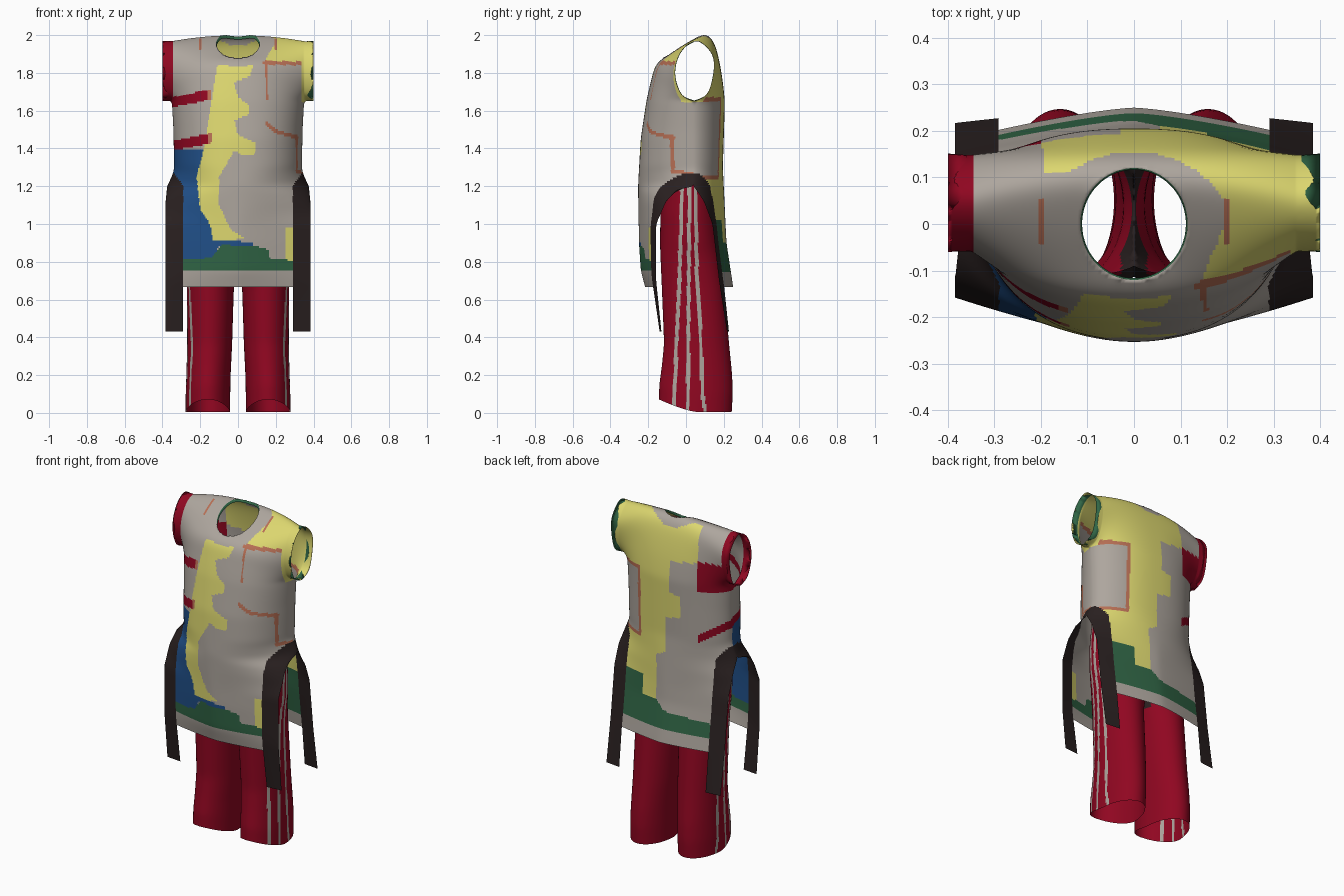
import bpy, bmesh, math
from mathutils import Vector

if "Cube" in bpy.data.objects:
    bpy.data.objects.remove(bpy.data.objects["Cube"])

COLOURS = {
    "warm_grey": (.42, .38, .34), "yellow": (.72, .68, .16), "crimson": (.28, .002, .015),
    "blue": (.015, .08, .25), "green": (.03, .13, .06), "dark_brown": (.023, .015, .015),
    "salmon": (.48, .16, .09),
}
GREY, YELLOW, RED, BLUE, GREEN, DARK, SALMON = range(7)
MATERIALS = []
for name, rgb in COLOURS.items():
    mat = bpy.data.materials.new(name)
    mat.use_nodes = True
    mat.diffuse_color = (*rgb, 1)
    bsdf = mat.node_tree.nodes["Principled BSDF"]
    bsdf.inputs["Base Color"].default_value = (*rgb, 1)
    bsdf.inputs["Roughness"].default_value = .8
    MATERIALS.append(mat)


def table(points, z):
    """Linear lookup in rows (z, value, ...) sorted upwards."""
    if z <= points[0][0]:
        return points[0][1:]
    for a, b in zip(points, points[1:]):
        if z <= b[0]:
            t = (z - a[0]) / (b[0] - a[0])
            return [p + (q - p) * t for p, q in zip(a[1:], b[1:])]
    return points[-1][1:]


def spline(pts, t):
    """Smooth curve through evenly spaced points."""
    n = len(pts) - 1
    i = min(int(t * n), n - 1)
    f = t * n - i
    a, b, c, d = (pts[min(max(k, 0), n)] for k in range(i - 1, i + 3))
    return b + ((c - a) + ((a * 2 - b * 5 + c * 4 - d) + (b * 3 - a - c * 3 + d) * f) * f) * f * .5


def inside(poly, x, z):
    hit = False
    for (ax, az), (bx, bz) in zip(poly, poly[1:] + poly[:1]):
        if (az > z) != (bz > z) and x < ax + (bx - ax) * (z - az) / (bz - az):
            hit = not hit
    return hit


def near(path, x, z, r=.01):
    p = Vector((x, z))
    for a, b in zip(path, path[1:]):
        a, d = Vector(a), Vector(b) - Vector(a)
        t = min(max((p - a).dot(d) / d.length_squared, 0), 1)
        if (p - a - d * t).length < r:
            return True
    return False


def relax(bm, rounds):
    """Soften the cloth while keeping its open edges in place."""
    inner = [v for v in bm.verts if not v.is_boundary]
    for _ in range(rounds):
        bmesh.ops.smooth_vert(bm, verts=inner, factor=.5, use_axis_x=True, use_axis_y=True, use_axis_z=True)


def finish(bm, name):
    mesh = bpy.data.meshes.new(name)
    bm.to_mesh(mesh)
    bm.free()
    for m in MATERIALS:
        mesh.materials.append(m)
    for p in mesh.polygons:
        p.use_smooth = True
    obj = bpy.data.objects.new(name, mesh)
    bpy.context.collection.objects.link(obj)
    return obj


# Tunic shape: half width, centre depth and side edge by height
TAIL, HEM, ARM = .43, .666, 1.65
WIDTH = [(1.1, .385), (1.2, .375), (1.28, .338), (1.5, .342), (ARM, .35)]
MIDDLE = {-1: [(.43, -.16), (.66, -.215), (.75, -.24), (.9, -.25), (1.2, -.254), (1.45, -.24), (ARM, -.21)],
          1: [(.67, .25), (.9, .215), (1.3, .195), (ARM, .206)]}
EDGE = {-1: [(TAIL, -.13), (.7, -.158), (1, -.158), (1.12, -.105), (1.18, -.05), (1.2, .04)],
        1: [(TAIL, .217), (.7, .175), (1, .14), (1.12, .095), (1.18, .055), (1.2, .04)]}
# Yoke sections from front to back, at the middle and at the sleeve
YOKE = [Vector(p) for p in ((-.21, ARM), (-.187, 1.75), (-.157, 1.845), (-.085, 1.902), (.02, 1.968),
                            (.1, 2), (.153, 1.95), (.188, 1.8), (.206, ARM))]
SLEEVE = [Vector(p) for p in ((.045, ARM), (-.025, 1.685), (-.06, 1.79), (-.04, 1.89), (.015, 1.955),
                              (.08, 1.963), (.15, 1.87), (.122, 1.7), (.045, ARM))]


def panel_point(side, u, z):
    k = min(max((z - 1) / .3, 0), 1)
    w = max(1 - abs(u) ** (1.35 + 1.05 * k), 0) ** (1 - .45 * k)
    edge, mid = table(EDGE[side], z)[0], table(MIDDLE[side], z)[0]
    return Vector((u * table(WIDTH, z)[0], edge + (mid - edge) * w, z))


def yoke_point(u, t):
    v = min(abs(u), 1)
    pts = []
    for k, (c, s) in enumerate(zip(YOKE, SLEEVE)):
        power = .55 if k in (0, 8) else .75 if k in (1, 7) else 1
        pts.append(s + (c - s) * max(1 - v ** 2.4, 0) ** power)
    p = spline(pts, t)
    return Vector((u * .35, p.x, p.y))


# Painted areas as (x, z) outlines
BLUE_FRONT = [(-.4, 1.39), (-.15, 1.4), (-.1, .92), (.08, .9), (.08, .87), (-.1, .88), (-.15, .8), (-.4, .8)]
YELLOW_FRONT = [(-.11, 1.84), (.08, 1.84), (.06, 1.78), (-.02, 1.75), (0, 1.67), (.06, 1.63), (.06, 1.58),
                (-.02, 1.55), (0, 1.47), (.09, 1.43), (.09, 1.37), (.03, 1.36), (-.02, 1.39), (-.1, 1.25),
                (-.1, 1.1), (-.04, .97), (.04, .92), (-.13, .91), (-.15, 1), (-.2, 1.08), (-.22, 1.25),
                (-.18, 1.4), (-.14, 1.65)]
GREEN_FRONT = [(-.4, .75), (-.4, .81), (-.14, .82), (-.09, .89), (.1, .88), (.16, .865), (.17, .815),
               (.4, .8), (.4, .75)]
YELLOW_BACK = [(-.19, 2.1), (-.2, 1.78), (-.03, 1.76), (-.03, 1.57), (-.1, 1.56), (-.1, 1.43), (0, 1.41),
               (0, 1.2), (.06, 1.17), (.06, .8), (.4, .8), (.4, 2.1)]
GREEN_BACK = [(-.4, .74), (-.4, .82), (0, .85), (.05, .9), (.16, .9), (.16, 1.02), (.4, 1.02), (.4, .74)]
SEAMS_FRONT = [[(.34, 1.85), (.14, 1.855)], [(.155, 1.53), (.2, 1.49), (.31, 1.46)]]
THIN_SEAM = [(.148, 1.85), (.155, 1.66)]
# Seam on the flank as (y, z)
SEAM_SIDE = [(-.13, 1.47), (-.075, 1.455), (-.07, 1.278), (.06, 1.262)]
SEAM_BACK = [(.36, 1.66), (.19, 1.66), (.19, 1.25), (.36, 1.25)]


def paint_front(x, y, z):
    if any(near(s, x, z) for s in SEAMS_FRONT) or near(THIN_SEAM, x, z, .005):
        return SALMON
    if x > .29 and near(SEAM_SIDE, y, z):
        return SALMON
    for base in (1.645, 1.413):
        if x < -.14 and abs(z - base - (x + .35) * .2) < .026:
            return RED if x < -.16 else SALMON
    if inside(GREEN_FRONT, x, z):
        return GREEN
    if inside(YELLOW_FRONT, x, z) or (x > .25 and .8 < z < .98):
        return YELLOW
    if z > 1.855 and x > min(.2, .145 + (z - 1.87) * .6):
        return YELLOW
    return BLUE if inside(BLUE_FRONT, x, z) else GREY


def paint_back(x, y, z):
    if near(SEAM_BACK, x, z):
        return SALMON
    if x < -.2 and (1.61 < z < 1.79 or abs(z - 1.32 + (x + .2) * .6) < .025):
        return RED
    if x > .19 and 1.25 < z < 1.66:
        return GREY
    if inside(GREEN_BACK, x, z):
        return GREEN
    collar = (x / .2) ** 2 + (y / .155) ** 2 < 1 or (x < 0 and y < .11 and z > 1.8)
    return YELLOW if inside(YELLOW_BACK, x, z) and not collar else GREY


def paint_tunic(x, y, z, back):
    if z > ARM and (x > .338 or x < -.345):
        return YELLOW if x > 0 else RED
    if abs(x) > .29 and z < 1.27 - max(0, .34 - abs(x)) * 1.4:
        return DARK
    if abs(abs(x) - .2) < .0033 and z > 1.9 and -.045 < y < .055:
        return SALMON
    return (paint_back if back else paint_front)(x, y, z)


# Tunic: one sheet from front hem over the shoulders to back hem
COLS, LOW, TOP = 150, 124, 72
us = [math.sin(math.pi * (j / COLS - .5)) for j in range(COLS + 1)]
cuff = [1 + .143 * k / 5 for k in range(1, 6)]
us = [-c for c in reversed(cuff)] + us + cuff
heights = [TAIL + (ARM - TAIL) * i / LOW for i in range(LOW + 1)]
rows = [("front", z) for z in heights[:-1]] + [("yoke", i / TOP) for i in range(TOP + 1)]
rows += [("back", z) for z in reversed(heights[:-1])]
bm = bmesh.new()
grid = []
for part, value in rows:
    line = []
    for u in us:
        if part == "yoke":
            line.append(bm.verts.new(yoke_point(u, value)))
        elif abs(u) <= 1:
            line.append(bm.verts.new(panel_point(-1 if part == "front" else 1, u, value)))
        else:
            line.append(None)
    grid.append(line)
for i, (lower, upper) in enumerate(zip(grid, grid[1:])):
    for j in range(len(us) - 1):
        quad = (lower[j], lower[j + 1], upper[j + 1], upper[j])
        if None in quad:
            continue
        c = sum((v.co for v in quad), Vector()) / 4
        if c.z < HEM and abs(c.x) < .293:
            continue
        if c.z > 1.8 and (c.x / .115) ** 2 + (c.y / .12) ** 2 < 1:
            continue
        bm.faces.new(quad).material_index = paint_tunic(*c, i > LOW + TOP * .55)
bmesh.ops.delete(bm, geom=[v for v in bm.verts if not v.link_faces], context="VERTS")
bmesh.ops.remove_doubles(bm, verts=bm.verts, dist=.0004)

# Round neckline with a turned-in green binding
neck = [e for e in bm.edges if e.is_boundary
        and all(v.co.z > 1.8 and abs(v.co.x) < .2 for v in e.verts)]
for v in {v for e in neck for v in e.verts}:
    r = math.hypot(v.co.x / .115, v.co.y / .12)
    v.co.x, v.co.y = v.co.x / r, v.co.y / r
relax(bm, 16)
made = bmesh.ops.extrude_edge_only(bm, edges=neck)["geom"]
for g in made:
    if isinstance(g, bmesh.types.BMVert):
        g.co = Vector((g.co.x * .97, g.co.y * .97, g.co.z - .016))
    elif isinstance(g, bmesh.types.BMFace):
        g.material_index = GREEN

# Turned-in sleeve hems
ends = [e for e in bm.edges if e.is_boundary and all(abs(v.co.x) > .398 for v in e.verts)]
made = bmesh.ops.extrude_edge_only(bm, edges=ends)["geom"]
for g in made:
    if isinstance(g, bmesh.types.BMVert):
        g.co = Vector((g.co.x * .9, .045 + (g.co.y - .045) * .97, 1.81 + (g.co.z - 1.81) * .98))
for g in made:
    if isinstance(g, bmesh.types.BMFace):
        g.material_index = GREEN if g.calc_center_median().x > 0 else RED
finish(bm, "tunic")

# Trousers: one leg as stacked rings (z, centre x, radius x, centre y, radius y), then mirrored
LEG = [(0, .16, .117, .05, .192), (.1, .159, .118, .053, .195), (.2, .156, .117, .056, .188),
       (.36, .15, .119, .056, .172), (.66, .146, .124, .037, .165), (.82, .13, .15, .025, .16),
       (.9, .1, .195, .02, .158), (1.05, .1, .2, .015, .15), (1.25, .1, .19, .02, .13)]
# Side stripes as (z, y, y, y)
STRIPES = [(0, -.07, .01, .1), (.1, -.06, .01, .088), (.4, -.05, .012, .077), (.7, -.035, .015, .058),
           (1.15, -.022, .018, .05)]
SEG, RINGS = 144, 60
bm = bmesh.new()
rings = []
for i in range(RINGS + 1):
    z = 1.25 * i / RINGS
    cx, rx, cy, ry = table(LEG, z)
    ring = []
    for j in range(SEG):
        a = math.tau * j / SEG
        y = cy + ry * math.sin(a)
        lift = .065 * min(max((.06 - y) / .2, 0), 1) ** 1.4 * max(0, 1 - z / .25)
        ring.append(bm.verts.new((max(0, cx + rx * math.cos(a)), y, z + .005 + lift)))
    rings.append(ring)
for lower, upper in zip(rings, rings[1:]):
    for j in range(SEG):
        k = (j + 1) % SEG
        quad = (lower[j], lower[k], upper[k], upper[j])
        if max(v.co.x for v in quad) < .0001:
            continue
        face = bm.faces.new(quad)
        c = face.calc_center_median()
        stripe = c.x > .17 and any(abs(c.y - y) < .01 for y in table(STRIPES, c.z))
        crotch = c.x < .03 and c.z > .74 and abs(c.y) < .12
        face.material_index = GREY if stripe else DARK if crotch else RED
bmesh.ops.delete(bm, geom=[v for v in bm.verts if not v.link_faces], context="VERTS")
relax(bm, 4)
trousers = finish(bm, "trousers")
mirror = trousers.modifiers.new("other_leg", "MIRROR")
mirror.use_clip = True
